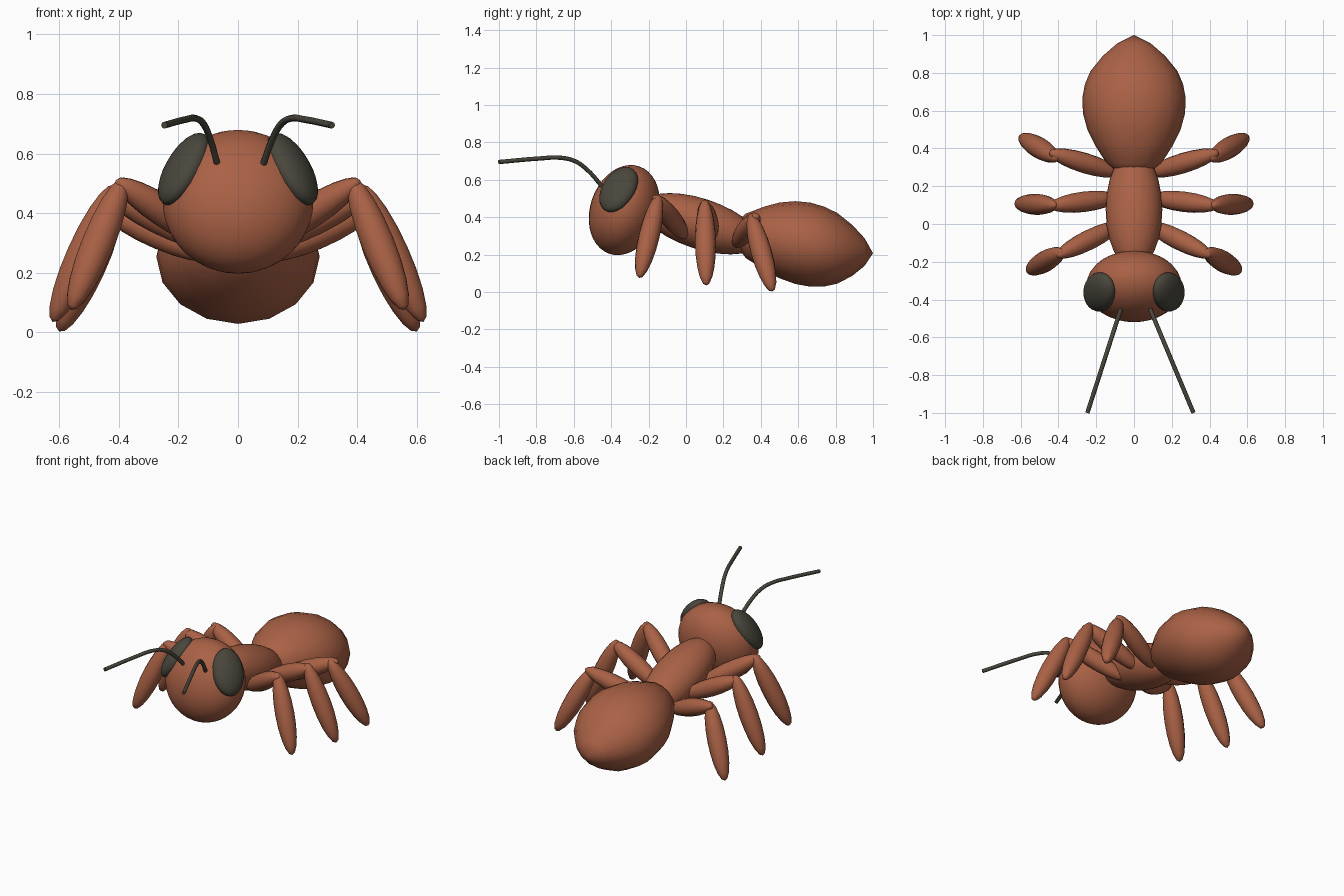
import bpy, bmesh, math
from mathutils import Vector, Matrix

if "Cube" in bpy.data.objects:
    bpy.data.objects.remove(bpy.data.objects["Cube"])


def material(name, rgb):
    m = bpy.data.materials.new(name)
    m.diffuse_color = (*rgb, 1)
    m.use_nodes = True
    m.node_tree.nodes["Principled BSDF"].inputs["Base Color"].default_value = m.diffuse_color
    return m


RUST = material("rust_brown", (0.40, 0.12, 0.06))
DARK = material("dark_olive", (0.066, 0.062, 0.045))


def finish(name, bm, mat):
    bmesh.ops.recalc_face_normals(bm, faces=bm.faces)
    for f in bm.faces:
        f.smooth = True
    me = bpy.data.meshes.new(name)
    bm.to_mesh(me)
    bm.free()
    me.materials.append(mat)
    ob = bpy.data.objects.new(name, me)
    bpy.context.collection.objects.link(ob)
    return ob


def ellipsoid(name, centre, axes, radii, mat, segs=24, rings=14):
    """Sphere stretched along three given unit axes (local x, y, z)."""
    rot = Matrix(axes).transposed().to_4x4()
    scale = Matrix.Diagonal((*radii, 1))
    bm = bmesh.new()
    bmesh.ops.create_uvsphere(bm, u_segments=segs, v_segments=rings, radius=1,
                              matrix=Matrix.Translation(centre) @ rot @ scale)
    return finish(name, bm, mat)


def tilted(deg):
    return [tuple(r) for r in Matrix.Rotation(math.radians(deg), 3, 'X').transposed()]


def spindle(name, a, b, r, mat):
    """Leg segment: a slim ellipsoid between two points."""
    a, b = Vector(a), Vector(b)
    z = (b - a).normalized()
    x = Vector((0, 1, 0)).cross(z).normalized()
    y = z.cross(x)
    return ellipsoid(name, (a + b) / 2, (x, y, z), (r, r, (b - a).length / 2), mat, 14, 10)


# Head and thorax
ellipsoid("head", (0, -0.33, 0.438), tilted(-19), (0.253, 0.182, 0.247), RUST, 32, 20)
ellipsoid("thorax", (0, 0.075, 0.365), tilted(-18), (0.15, 0.33, 0.135), RUST, 24, 14)

# Abdomen: turned profile on a sloping axis, flattened in height
profile = [(0.27, 0.075), (0.32, 0.145), (0.42, 0.208), (0.50, 0.247), (0.585, 0.27),
           (0.665, 0.274), (0.74, 0.26), (0.81, 0.23), (0.89, 0.165), (0.955, 0.09)]
SIDES = 16


def axis_z(y):
    return 0.31 - 0.137 * (y - 0.25)


bm = bmesh.new()
rings = []
for y, r in profile:
    rings.append([bm.verts.new((r * math.cos(2 * math.pi * i / SIDES), y,
                                axis_z(y) + 0.82 * r * math.sin(2 * math.pi * i / SIDES)))
                  for i in range(SIDES)])
front = bm.verts.new((0, 0.25, axis_z(0.25)))
tip = bm.verts.new((0, 1.0, axis_z(1.0)))
for i in range(SIDES):
    j = (i + 1) % SIDES
    for p, q in zip(rings, rings[1:]):
        bm.faces.new((p[i], p[j], q[j], q[i]))
    bm.faces.new((front, rings[0][j], rings[0][i]))
    bm.faces.new((tip, rings[-1][i], rings[-1][j]))
finish("abdomen", bm, RUST)

# Legs: root, knee start/end and foot per pair
legs = {
    "front": ((0.07, 0.0, 0.29), (0.41, -0.17, 0.51), (0.38, -0.145, 0.52), (0.56, -0.25, 0.075)),
    "middle": ((0.08, 0.14, 0.29), (0.45, 0.095, 0.475), (0.415, 0.10, 0.495), (0.622, 0.108, 0.035)),
    "rear": ((0.07, 0.265, 0.25), (0.45, 0.38, 0.41), (0.405, 0.345, 0.42), (0.60, 0.462, 0.003)),
}
for side, s in (("right", 1), ("left", -1)):
    for pair, pts in legs.items():
        root, knee, top, foot = [(s * x, y, z) for x, y, z in pts]
        spindle(f"{pair}_upper_leg_{side}", root, knee, 0.054, RUST)
        spindle(f"{pair}_lower_leg_{side}", top, foot, 0.056, RUST)

    # Eye: flattened ellipsoid lying on the head
    n = Vector((s * 0.77, -0.32, 0.55)).normalized()
    l = Vector((-s * 0.42, 0.42, 0.80))
    l = (l - n * l.dot(n)).normalized()
    w = l.cross(n)
    ellipsoid(f"eye_{side}", (s * 0.182, -0.36, 0.548), (w, l, n),
              (0.098, 0.143, 0.055), DARK, 24, 14)

# Antennae: bent tubes, straight when seen from above, slightly uneven
bend = [(-0.445, 0.56), (-0.53, 0.655), (-0.595, 0.70), (-0.675, 0.718), (-0.78, 0.714), (-1.0, 0.695)]
for side, x0, x1 in (("right", 0.083, 0.315), ("left", -0.068, -0.247)):
    cu = bpy.data.curves.new("antenna_path", 'CURVE')
    cu.dimensions = '3D'
    cu.bevel_depth = 0.0115
    cu.bevel_resolution = 2
    cu.use_fill_caps = True
    cu.resolution_u = 5
    sp = cu.splines.new('BEZIER')
    sp.bezier_points.add(len(bend) - 1)
    for bp, (y, z) in zip(sp.bezier_points, bend):
        t = (bend[0][0] - y) / (bend[0][0] - bend[-1][0])
        bp.co = (x0 + (x1 - x0) * t, y, z)
        bp.handle_left_type = bp.handle_right_type = 'AUTO'
    cu.materials.append(DARK)
    ob = bpy.data.objects.new(f"antenna_{side}", cu)
    bpy.context.collection.objects.link(ob)
